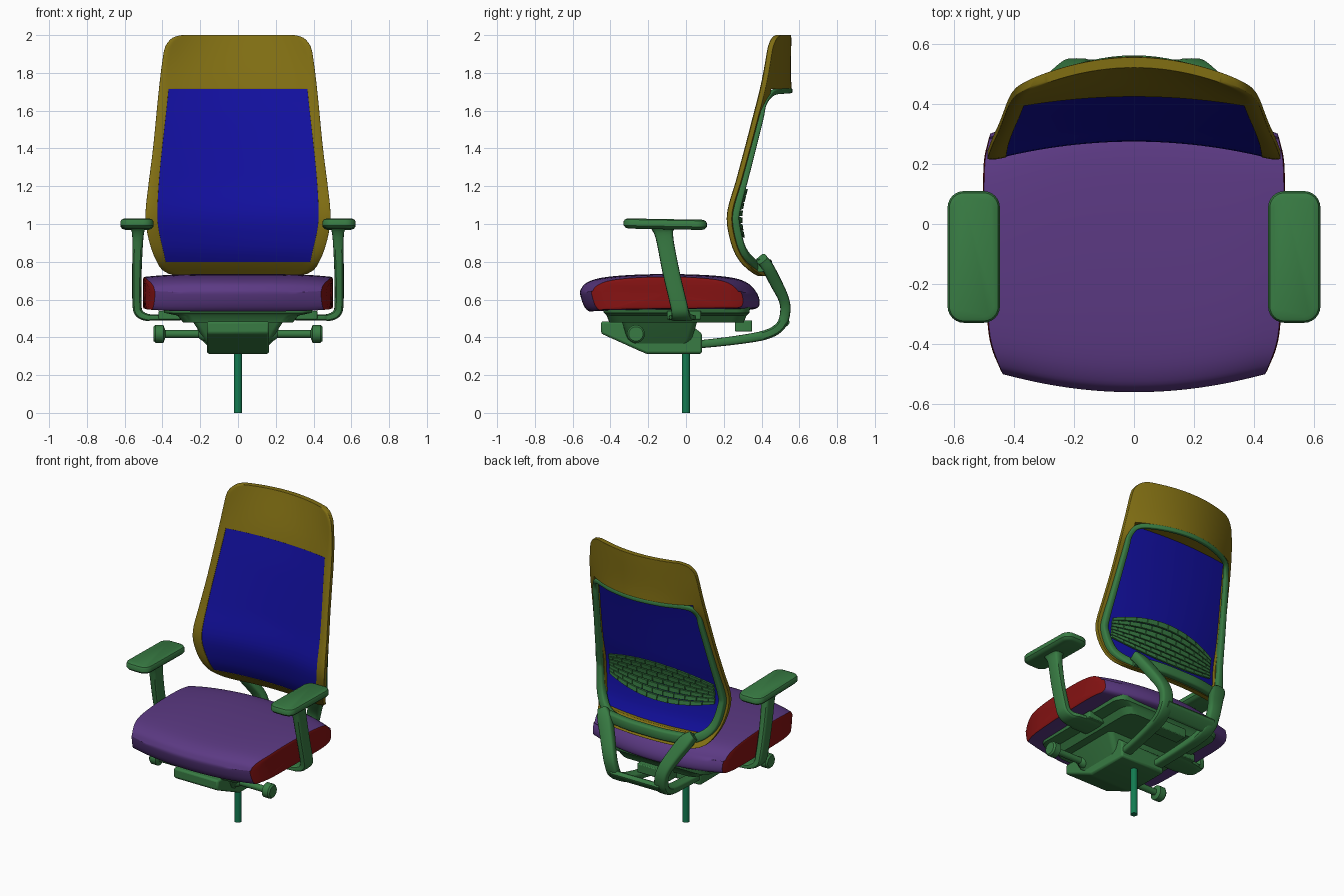
import bpy, bmesh, math
from mathutils import Vector

if "Cube" in bpy.data.objects:
    bpy.data.objects.remove(bpy.data.objects["Cube"])


def material(name, col):
    m = bpy.data.materials.new(name)
    m.diffuse_color = (*[c ** 2.2 for c in col], 1)
    m.use_nodes = True
    m.node_tree.nodes["Principled BSDF"].inputs["Base Color"].default_value = m.diffuse_color
    return m


GREEN = material("green", (0.23, 0.48, 0.27))
TEAL = material("teal", (0.10, 0.48, 0.32))
PURPLE = material("purple", (0.36, 0.235, 0.51))
RED = material("red", (0.52, 0.10, 0.10))
GOLD = material("gold", (0.50, 0.43, 0.10))
BLUE = material("blue", (0.10, 0.09, 0.62))


def finish(name, bm, mat, angle=35):
    bmesh.ops.remove_doubles(bm, verts=bm.verts, dist=1e-5)
    bmesh.ops.recalc_face_normals(bm, faces=bm.faces)
    me = bpy.data.meshes.new(name)
    bm.to_mesh(me)
    bm.free()
    me.materials.append(mat)
    ob = bpy.data.objects.new(name, me)
    bpy.context.collection.objects.link(ob)
    bpy.ops.object.select_all(action='DESELECT')
    ob.select_set(True)
    bpy.context.view_layer.objects.active = ob
    bpy.ops.object.shade_smooth_by_angle(angle=math.radians(angle))
    return ob


def bevel(ob, width, segs=2):
    m = ob.modifiers.new("bevel", 'BEVEL')
    m.width, m.segments, m.limit_method, m.angle_limit = width, segs, 'ANGLE', math.radians(40)


def loft(name, rings, mat, closed=False):
    bm = bmesh.new()
    vs = [[bm.verts.new(p) for p in r] for r in rings]
    n = len(vs[0])
    for a, b in zip(vs, vs[1:] + vs[:1] if closed else vs[1:]):
        for i in range(n):
            bm.faces.new((a[i], a[(i + 1) % n], b[(i + 1) % n], b[i]))
    if not closed:
        bm.faces.new(vs[0])
        bm.faces.new(vs[-1])
    return finish(name, bm, mat)


def catmull(pts, steps, closed=False):
    n, out = len(pts), []
    get = (lambda i: pts[i % n]) if closed else (lambda i: pts[min(max(i, 0), n - 1)])
    for i in range(n if closed else n - 1):
        for k in range(steps):
            t = k / steps
            out.append([0.5 * (2 * b + (c - a) * t + (2 * a - 5 * b + 4 * c - d) * t * t
                               + (3 * b - a - 3 * c + d) * t ** 3)
                        for a, b, c, d in zip(get(i - 1), get(i), get(i + 1), get(i + 2))])
    return out if closed else out + [list(pts[-1])]


def sweep(name, pts, ref, mat, closed=False, steps=5):
    """Path points are x, y, z, half width along ref, half thickness."""
    path = catmull(pts, steps, closed)
    n, rings = len(path), []
    for i, p in enumerate(path):
        a = path[(i - 1) % n] if closed else path[max(i - 1, 0)]
        b = path[(i + 1) % n] if closed else path[min(i + 1, n - 1)]
        t = (Vector(b[:3]) - Vector(a[:3])).normalized()
        s = (Vector(ref) - t * t.dot(Vector(ref))).normalized()
        u = t.cross(s)
        ring = []
        for k in range(16):
            c, d = math.cos(k * math.pi / 8), math.sin(k * math.pi / 8)
            ring.append(Vector(p[:3]) + s * p[3] * math.copysign(abs(c) ** 0.5, c)
                        + u * p[4] * math.copysign(abs(d) ** 0.5, d))
        rings.append(ring)
    return loft(name, rings, mat, closed)


def rrect(cx, cy, z, hx, hy, r):
    ring = []
    for q, (sx, sy) in enumerate(((1, 1), (-1, 1), (-1, -1), (1, -1))):
        for k in range(7):
            a = (q + k / 6) * math.pi / 2
            ring.append((cx + sx * (hx - r) + r * math.cos(a), cy + sy * (hy - r) + r * math.sin(a), z))
    return ring


def turned(name, prof, place, mat):
    tau = math.tau
    return loft(name, [[place(h, r * math.cos(k * tau / 32), r * math.sin(k * tau / 32))
                        for k in range(32)] for h, r in prof], mat)


def interp(tab, v):
    """Smooth interpolation through a small table."""
    if v <= tab[0][0]:
        return tab[0][1]
    if v >= tab[-1][0]:
        return tab[-1][1]
    i = max(k for k in range(len(tab) - 1) if tab[k][0] <= v)

    def slope(k):
        a, b = tab[max(k - 1, 0)], tab[min(k + 1, len(tab) - 1)]
        return (b[1] - a[1]) / (b[0] - a[0])
    (x0, y0), (x1, y1) = tab[i], tab[i + 1]
    h = x1 - x0
    t = (v - x0) / h
    return (y0 * (1 + 2 * t) * (1 - t) ** 2 + slope(i) * h * t * (1 - t) ** 2
            + y1 * t * t * (3 - 2 * t) + slope(i + 1) * h * t * t * (t - 1))


# Seat cushion and side panels
PROFILE = [(-.56, .625), (-.553, .66), (-.525, .69), (-.45, .715), (-.3, .73), (-.1, .735), (.1, .73),
           (.25, .715), (.33, .685), (.375, .635), (.39, .585), (.37, .552), (.27, .547), (-.1, .545),
           (-.45, .54), (-.525, .545)]
SEAT_W = [(-.51, .435), (-.4, .475), (-.3, .487), (0, .498), (.2, .498), (.3, .48)]
loop = catmull(PROFILE, 4, True)


def seat_ring(t, scale=1, bulge=0):
    ring = []
    for y, z in loop:
        y += t * t * (-.18 * (y + .1) if y > -.1 else .13 * (-.1 - y))
        z += (-.015 if z > .64 else .008) * t ** 4
        y, z = -.1 + (y + .1) * scale, .635 + (z - .635) * scale
        ring.append((t * interp(SEAT_W, y) + math.copysign(bulge, t), y, z))
    return ring


loft("seat_cushion", [seat_ring(-1 + k / 10) for k in range(21)], PURPLE)
for side, s in (("right", 1), ("left", -1)):
    loft(side + "_seat_side_panel", [seat_ring(s, c, b) for c, b in
         ((1, 0), (.96, .002), (.85, .004), (.5, .004), (.02, .004))], RED)

# Seat pan, mechanism and column
loft("seat_pan", [rrect(0, -.05, z, x, y, .07) for z, x, y in
     ((.478, .29, .355), (.515, .32, .37), (.53, .39, .385), (.56, .40, .39))], GREEN)
side_prof = [(-.45, .485), (-.45, .42), (-.25, .33), (-.21, .313), (.085, .313), (.085, .42), (.0, .485)]
bevel(loft("tilt_mechanism", [[(x, y, z) for y, z in side_prof] for x in (-.165, .165)], GREEN), .012)
loft("mechanism_wings", [rrect(0, -.14, z, x, y, .03) for z, x, y in
     ((.36, .16, .15), (.39, .18, .17), (.485, .24, .2))], GREEN)
bevel(loft("rear_link", [rrect(0, .305, z, .12, .045, .01) for z in (.43, .49)], GREEN), .006)
turned("gas_column", [(0, .022), (.33, .022)], lambda h, a, b: (a, b, h), TEAL)

# Levers, armrests and back legs, one per side
for side, s in (("right", 1), ("left", -1)):
    turned(side + "_lever", [(.15, .04), (.19, .036), (.21, .021), (.385, .021), (.395, .047),
           (.437, .047), (.447, .038)], lambda h, a, b: (s * h, -.265 + a, .418 + b), GREEN)
    sweep(side + "_arm_post", [(s * x, y, z, a, b) for x, y, z, a, b in (
        (.53, -.12, .98, .07, .042), (.53, -.115, .935, .047, .03), (.535, -.08, .75, .045, .025),
        (.535, -.04, .58, .045, .024), (.525, -.03, .53, .047, .023), (.49, -.025, .508, .055, .02),
        (.44, -.02, .505, .07, .016), (.25, -.02, .505, .08, .014))], (0, 1, 0), GREEN)
    loft(side + "_arm_pad", [[(x, y, z - .018 * (y + .11)) for x, y, z in
         rrect(s * .535, -.11, z, .0875 - i, .22 - i, .055 - i)] for z, i in
         ((.972, .025), (.977, .01), (.988, 0), (1.01, 0), (1.02, .006), (1.026, .02))], GREEN)
    bevel(loft(side + "_arm_mount", [rrect(s * .33, -.01, z, .09, .09, .01) for z in (.495, .54)], GREEN), .005)
    sweep(side + "_back_leg", [(s * x, y, z, a, b) for x, y, z, a, b in (
        (.335, .40, .815, .03, .03), (.30, .43, .775, .045, .032), (.25, .475, .69, .044, .032),
        (.205, .518, .60, .042, .028), (.185, .525, .53, .042, .027), (.175, .50, .46, .042, .026),
        (.16, .42, .413, .04, .025), (.14, .25, .383, .036, .023), (.12, .04, .36, .034, .021))],
        (1, 0, 0), GREEN)
sweep("upper_crossbar", [(x, y, .78, .034, .026) for x, y in
      ((-.33, .39), (-.15, .425), (0, .43), (.15, .425), (.33, .39))], (0, 0, 1), GREEN)
sweep("lower_crossbar", [(x, .505, .46, .05, .02) for x in (-.18, 0, .18)], (0, .75, .65), GREEN)

# Backrest shape: outline, blue panel width, side curve and sideways sag
OUT_W = [(.725, .30), (.735, .365), (.76, .405), (.8, .43), (.86, .456), (.95, .48), (1.05, .49), (1.2, .475),
         (1.4, .45), (1.72, .418), (1.88, .398), (1.94, .385), (1.975, .36), (1.99, .338), (2, .30)]
PANEL_W = [(.8, .383), (1.05, .427), (1.72, .367)]
FULL_W = [(.725, .44), (1.05, .49), (1.72, .418), (2, .385)]
EDGE = [(.725, .345), (.81, .265), (.918, .223), (1.05, .208), (1.236, .257), (1.53, .337), (1.77, .397), (2, .432)]
SAG = [(.725, .06), (1.05, .065), (1.72, .04), (2, .09)]


def bulge(x, z):
    return max(0, 1 - (x / interp(FULL_W, z)) ** 2)


def front(x, z):
    return interp(EDGE, z) + interp(SAG, z) * bulge(x, z)


def back(x, z):
    ramp = min(max((z - 1.58) / .11, 0), 1)
    ramp = ramp * ramp * (3 - 2 * ramp)
    return front(x, z) + .035 + .35 * (2 - z) * ramp * bulge(x, z)


# Padded frame with headrest, and the panel set in it
rows = [.725, .735, .755, .778] + [.8 + .915 * k / 24 for k in range(25)]
rows += [1.76, 1.8, 1.84, 1.88, 1.91, 1.94, 1.96, 1.975, 1.985, 1.993, 2.0]
cols = [-2 + k / 4 for k in range(4)] + [-1 + k / 10 for k in range(21)] + [1 + k / 4 for k in range(1, 5)]


def back_grid(want_panel):
    bm, grid = bmesh.new(), []
    for z in rows:
        w = interp(OUT_W, z)
        p = min(interp(PANEL_W, z), w * .9)
        line = []
        for c in cols:
            k = max(abs(c) - 1, 0)
            x = c * p if k == 0 else math.copysign(p + (w - p) * k, c)
            line.append(bm.verts.new((x, front(x, z) + (.003 if want_panel else .01 * k ** 3), z)))
        grid.append(line)
    for j in range(len(rows) - 1):
        for i in range(len(cols) - 1):
            mid_z, mid_c = (rows[j] + rows[j + 1]) / 2, (cols[i] + cols[i + 1]) / 2
            if (.8 < mid_z < 1.715 and abs(mid_c) < 1) == want_panel:
                bm.faces.new((grid[j][i], grid[j][i + 1], grid[j + 1][i + 1], grid[j + 1][i]))
    bmesh.ops.delete(bm, geom=[v for v in bm.verts if not v.link_faces], context='VERTS')
    ext = bmesh.ops.extrude_face_region(bm, geom=bm.faces[:], use_keep_orig=True)
    for v in ext["geom"]:
        if isinstance(v, bmesh.types.BMVert):
            v.co.y = v.co.y + .008 if want_panel else back(v.co.x, v.co.z)
    return bm


bevel(finish("back_frame_and_headrest", back_grid(False), GOLD), .01, 3)
finish("back_panel", back_grid(True), BLUE)

# Rear shell frame running round the back: x, z, depth, width
half = [(.2, .77, .02, .028), (.33, .785, .022, .028), (.415, .86, .024, .026), (.45, 1.0, .024, .022),
        (.45, 1.08, .024, .02), (.424, 1.3, .018, .018), (.393, 1.55, .015, .017), (.38, 1.64, .014, .016),
        (.335, 1.695, .013, .015), (.18, 1.704, .013, .014)]
ring = [(0, .77, .02, .028)] + half + [(0, 1.706, .013, .014)] + [(-p[0], *p[1:]) for p in reversed(half)]
sweep("rear_shell_frame", [(x, back(x, z) + (.008 if z < 1.6 else -.01), z, a, b)
                           for x, z, a, b in ring], (0, 1, 0), GREEN, True)

# Lumbar support of staggered slats
bm = bmesh.new()
ROWS, N = 7, 10
for j in range(ROWS):
    shift = .5 * (j % 2)
    for i in range(N + (j % 2)):
        xs = [min(max(-.39 + .78 * (i - shift + d) / N, -.39), .39) for d in (0.03, .5, .97)]
        top, low = [], []
        for x in xs:
            u = 1 - (x / .39) ** 2
            z0, z1 = .985 - .06 * u, 1.12 + .07 * u
            for f, out in ((j + .1, low), (j + .9, top)):
                z = z0 + (z1 - z0) * f / ROWS
                out.append(bm.verts.new((x, front(x, z) + .014, z)))
        for k in (0, 1):
            if xs[k + 1] - xs[k] > .002:
                bm.faces.new((low[k], low[k + 1], top[k + 1], top[k]))
bmesh.ops.delete(bm, geom=[v for v in bm.verts if not v.link_faces], context='VERTS')
ext = bmesh.ops.extrude_face_region(bm, geom=bm.faces[:], use_keep_orig=True)
bmesh.ops.translate(bm, verts=[v for v in ext["geom"] if isinstance(v, bmesh.types.BMVert)], vec=(0, .012, 0))
finish("lumbar_support", bm, GREEN)
